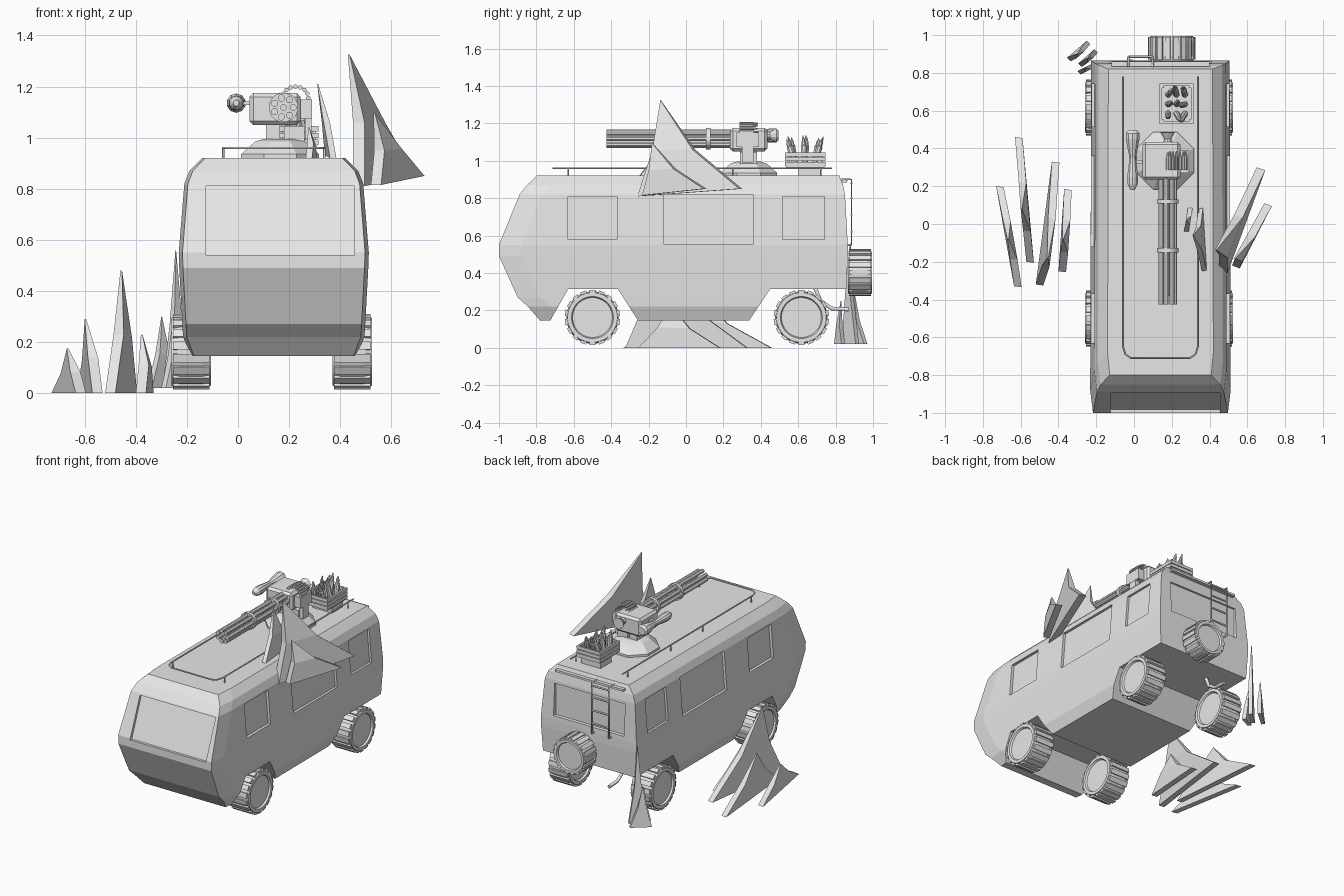
import bpy, bmesh, math
from math import sin, cos, pi
from mathutils import Vector, Matrix

if "Cube" in bpy.data.objects:
    bpy.data.objects.remove(bpy.data.objects["Cube"])

grey = bpy.data.materials.new("light_grey")
grey.use_nodes = True
grey.diffuse_color = (0.8, 0.8, 0.8, 1)
grey.node_tree.nodes["Principled BSDF"].inputs["Base Color"].default_value = (0.8, 0.8, 0.8, 1)
CX = 0.14


def finish(name, bm):
    bmesh.ops.recalc_face_normals(bm, faces=bm.faces)
    mesh = bpy.data.meshes.new(name)
    bm.to_mesh(mesh)
    bm.free()
    mesh.materials.append(grey)
    ob = bpy.data.objects.new(name, mesh)
    bpy.context.collection.objects.link(ob)
    return ob


def loft(bm, rings):
    """Skin closed rings of equal length and cap both ends."""
    rows = [[bm.verts.new(p) for p in ring] for ring in rings]
    n = len(rows[0])
    for a, b in zip(rows, rows[1:]):
        for i in range(n):
            j = (i + 1) % n
            bm.faces.new((a[i], a[j], b[j], b[i]))
    bm.faces.new(rows[0])
    bm.faces.new(rows[-1])


def box(bm, lo, hi, matrix=Matrix()):
    lo, hi = Vector(lo), Vector(hi)
    size = Matrix.Diagonal((*(hi - lo), 1))
    bmesh.ops.create_cube(bm, size=1, matrix=matrix @ Matrix.Translation((lo + hi) / 2) @ size)


def aim(at, axis):
    return Matrix.Translation(at) @ Vector((0, 0, 1)).rotation_difference(Vector(axis)).to_matrix().to_4x4()


def lathe(bm, profile, at, axis, sides):
    """Revolve (radius, height) pairs about an axis through a point."""
    m = aim(at, axis)
    loft(bm, [[m @ Vector((r * cos(2 * pi * (i + .5) / sides), r * sin(2 * pi * (i + .5) / sides), h))
               for i in range(sides)] for r, h in profile])


def slab(bm, outline, offset):
    """Plate from a 3D outline, thickened along an offset."""
    pts = [Vector(p) for p in outline]
    loft(bm, [pts, [p + Vector(offset) for p in pts]])


def tube(name, paths, radius):
    curve = bpy.data.curves.new(name, 'CURVE')
    curve.dimensions = '3D'
    curve.bevel_depth = radius
    curve.bevel_resolution = 1
    curve.use_fill_caps = True
    curve.materials.append(grey)
    for path in paths:
        s = curve.splines.new('POLY')
        s.points.add(len(path) - 1)
        for p, co in zip(s.points, path):
            p.co = (*co, 1)
    ob = bpy.data.objects.new(name, curve)
    bpy.context.collection.objects.link(ob)


# Van body: stacked outlines (height, front, back, half width)
levels = [(.145, -.78, .85, .325), (.22, -.845, .85, .355), (.27, -.9, .855, .358), (.49, -1, .865, .37),
          (.55, -1, .865, .372), (.82, -.89, .85, .35), (.87, -.85, .84, .33), (.92, -.8, .82, .28)]
bm = bmesh.new()
loft(bm, [[(CX + s * w * k, y, z) for s, k, y in
           ((-1, .96, f), (1, .96, f), (1, 1, f + .12), (1, .985, b), (-1, .985, b), (-1, 1, f + .12))]
          for z, f, b, w in levels])
body = finish("van_body", bm)

# Wheel arches and recessed windows cut from the body
bm = bmesh.new()
arches = [[(-.74, .12), (-.63, .315), (-.365, .315), (-.24, .12)],
          [(.32, .12), (.45, .315), (1, .315), (1, .12)]]
for arch in arches:
    slab(bm, [(-.4, y, z) for y, z in arch], (1.1, 0, 0))
slab(bm, [(-.125, y, z) for y, z in ((-1.1, .54), (-.982, .54), (-.876, .81), (-1, .81))], (.58, 0, 0))
for s in (-1, 1):
    for y0, y1, z0, z1 in ((-.63, -.37, .58, .81), (-.12, .36, .555, .82), (.515, .74, .58, .81)):
        wall = [(.5, z0), (.352 - .0815 * (z0 - .55), z0), (.352 - .0815 * (z1 - .55), z1), (.5, z1)]
        slab(bm, [(CX + s * x, y0, z) for x, z in wall], (0, y1 - y0, 0))
box(bm, (-.13, .838, .58), (.41, .95, .8))
cutter = finish("body_cutter", bm)
cutter.hide_render = True
mod = body.modifiers.new("openings", 'BOOLEAN')
mod.operation = 'DIFFERENCE'
mod.solver = 'EXACT'
mod.object = cutter
bpy.context.view_layer.objects.active = body
bpy.ops.object.modifier_apply(modifier="openings")
bpy.data.objects.remove(cutter)


# Wheels with blocky tread and recessed hubs
def wheel(name, at, axis, radius, width):
    bm = bmesh.new()
    h, r = width / 2, radius
    half = [(.72 * r, h - .012), (.76 * r, h), (.9 * r, h), (.95 * r, h * .6)]
    lathe(bm, [(a, -b) for a, b in half] + [(a, b) for a, b in reversed(half)], at, axis, 32)
    for i in range(18):
        turn = aim(at, axis) @ Matrix.Rotation(2 * pi * i / 18, 4, 'Z')
        box(bm, (.88 * r, -.11 * r, -h * .92), (r, .11 * r, h * .92), turn)
    finish(name, bm)


for side, x in (("right", -.183), ("left", .447)):
    for end, y in (("front", -.5), ("rear", .617)):
        wheel(f"{end}_{side}_wheel", (x, y, .162), (1, 0, 0), .148, .155)
wheel("spare_wheel", (.2, .93, .402), (0, 1, 0), .125, .13)

# Roof rail with posts, rear ladder and exhaust
half = [(.198, .78), (.198, -.65), (.185, -.69), (.155, -.71)]
rail = [(CX - x, y, .96) for x, y in half] + [(CX + x, y, .96) for x, y in reversed(half)]
posts = [[(CX + s * .198, y, .91), (CX + s * .198, y, .96)] for s in (-1, 1) for y in (-.63, -.1, .25, .72)]
tube("roof_rail", [rail] + posts, .005)
sides = [[(x, .83, .9), (x, .885, .9), (x, .885, .55), (x, .86, .55)] for x in (-.03, .1)]
tube("ladder", sides + [[(-.03, .885, z), (.1, .885, z)] for z in (.62, .71, .8, .88)], .006)
tube("exhaust_pipe", [[(-.02, .69, .32), (-.02, .72, .25), (-.02, .78, .21), (-.02, .87, .205)]], .012)
bm = bmesh.new()
box(bm, (-.12, .835, .885), (.4, .86, .9))
finish("rear_gutter", bm)

# Turret base and gun housing
bm = bmesh.new()
lathe(bm, [(.165, .915), (.165, .935), (.105, .985), (.07, .995)], (.165, .335, 0), (0, 0, 1), 8)
box(bm, (.11, .29, .98), (.165, .38, 1.06))
box(bm, (.18, .29, .98), (.26, .38, 1.045))
finish("turret_base", bm)
bm = bmesh.new()
box(bm, (.045, .235, 1.05), (.245, .435, 1.175))
bmesh.ops.bevel(bm, geom=bm.edges[:], offset=.015, segments=1, affect='EDGES')
box(bm, (.24, .27, 1.075), (.29, .39, 1.15))
box(bm, (.262, .3, .99), (.288, .36, 1.08))
lathe(bm, [(.025, .43), (.02, .45), (.04, .485)], (.178, 0, 1.135), (0, 1, 0), 10)
finish("gun_housing", bm)

# Rotary barrels and clamps
bm = bmesh.new()
for i in range(7):
    a = 2 * pi * i / 7
    lathe(bm, [(.014, -.425), (.014, .24)], (.178 + .038 * cos(a), 0, 1.118 + .038 * sin(a)), (0, 1, 0), 8)
lathe(bm, [(.013, -.38), (.013, .24)], (.178, 0, 1.118), (0, 1, 0), 8)
for y in (-.15, .108):
    lathe(bm, [(.058, y), (.058, y + .022)], (.178, 0, 1.118), (0, 1, 0), 16)
finish("gun_barrels", bm)

# Side canister on a short arm
bm = bmesh.new()
lathe(bm, [(.012, .18), (.028, .21), (.03, .25), (.018, .35), (.024, .38), (.038, .45), (.038, .48), (.025, .495)],
      (-.007, 0, 1.135), (0, 1, 0), 10)
box(bm, (.0, .32, 1.128), (.05, .34, 1.142))
finish("side_canister", bm)

# Ammunition belt arching from the housing
bm = bmesh.new()
for i in range(9):
    a = pi * (1 - i / 8)
    lathe(bm, [(.009, .285), (.009, .35), (.003, .385)], (.225 + .05 * cos(a), 0, 1.155 + .045 * sin(a)), (0, 1, 0), 8)
finish("ammunition_belt", bm)

# Slatted crate filled with rounds
bm = bmesh.new()
box(bm, (.15, .6, .915), (.3, .72, .97))
box(bm, (.14, .535, .965), (.31, .74, .98))
for z in (.972, .998, 1.024):
    for y in (.53, .733):
        box(bm, (.135, y, z), (.315, y + .012, z + .021))
    for x in (.135, .303):
        box(bm, (x, .53, z), (x + .012, .745, z + .021))
for x in (.147, .291):
    for y in (.542, .721):
        box(bm, (x, y, .97), (x + .012, y + .012, 1.04))
finish("ammunition_crate", bm)
bm = bmesh.new()
for i in range(9):
    u, v = i % 3 - 1, i // 3 - 1
    lean = (.2 * sin(2.3 * i), .25 * v + .1 * cos(i * 1.7), 1)
    lathe(bm, [(.016, 0), (.016, .1), (.011, .105), (.011, .12), (.002, .145 + .012 * (i % 2))],
          (.225 + u * .045, .635 + v * .05, .98), lean, 8)
finish("crate_rounds", bm)


# Jagged shards: concave triangular plates from back foot, tip and front foot
def shard(name, back, tip, front, thick, sag=.15):
    back, tip, front = Vector(back), Vector(tip), Vector(front)
    centre = (back + tip + front) / 3
    mid_back = ((back + tip) / 2).lerp(centre, sag * 2)
    mid_front = ((front + tip) / 2).lerp(centre, sag)
    bm = bmesh.new()
    slab(bm, (back, mid_back, tip, mid_front, front), thick)
    bmesh.ops.triangulate(bm, faces=[f for f in bm.faces if len(f.verts) > 4])
    for v in bm.verts:
        if (v.co - tip - Vector(thick)).length < 1e-5:
            v.co = tip + Vector(thick) * .15
    finish(name, bm)


shard("large_side_shard", (.65, .3, .85), (.43, -.135, 1.325), (.45, -.245, .81), (.045, -.015, 0))
shard("outer_side_shard", (.69, .11, .85), (.53, -.18, 1.095), (.52, -.22, .815), (.04, -.015, 0))
shard("roof_shard", (.34, .08, .93), (.31, -.06, 1.21), (.36, -.25, .92), (.025, .005, 0))
shard("small_roof_shard", (.285, .085, .92), (.275, .02, 1.04), (.265, -.04, .92), (.025, 0, 0))
ground = [((-.73, .2), (-.67, -.08, .175), (-.635, -.33)), ((-.63, .46), (-.6, .08, .29), (-.57, -.2)),
          ((-.435, .33), (-.46, -.18, .48), (-.52, -.32)), ((-.37, .185), (-.38, -.08, .23), (-.4, -.25))]
for i, (back, tip, front) in enumerate(ground):
    shard(f"ground_shard_{i + 1}", (*back, 0), tip, (*front, 0), (.04, -.005, 0))
rear = [((-.25, .97), (-.3, .9, .3), (-.355, .88)), ((-.21, .925), (-.245, .88, .56), (-.295, .85)),
        ((-.22, .85), (-.26, .83, .25), (-.3, .81))]
for i, (back, tip, front) in enumerate(rear):
    shard(f"rear_shard_{i + 1}", (*back, .02), tip, (*front, .02), (.018, -.018, 0))
